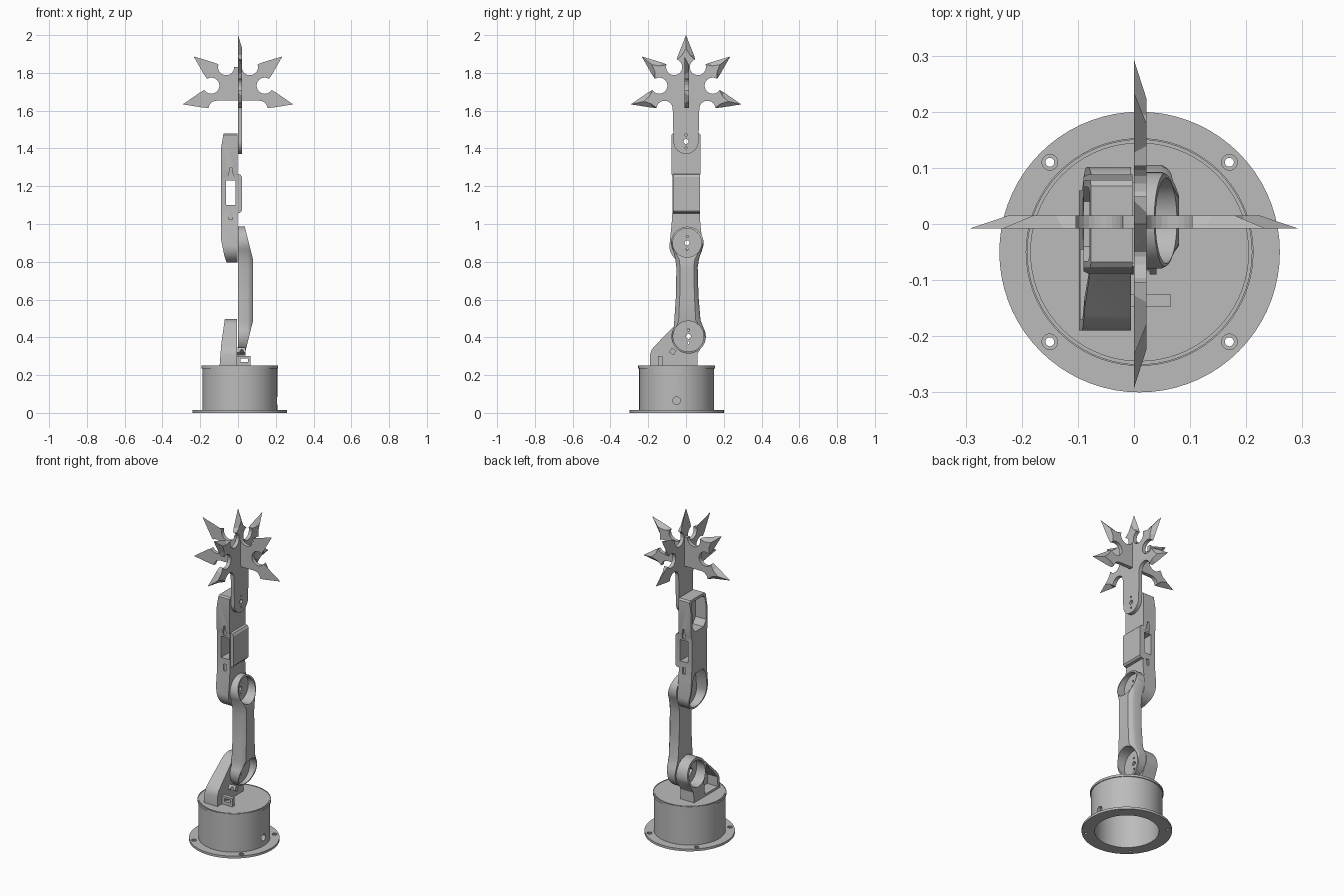
import bpy, bmesh
from math import sin, cos, radians, pi

if "Cube" in bpy.data.objects:
    bpy.data.objects.remove(bpy.data.objects["Cube"])

GREY = bpy.data.materials.new("plain grey")
GREY.use_nodes = True
GREY.diffuse_color = (0.5, 0.5, 0.5, 1)
GREY.node_tree.nodes["Principled BSDF"].inputs["Base Color"].default_value = (0.5, 0.5, 0.5, 1)


def loft(name, rings):
    """Closed solid through matching rings of 3D points."""
    bm = bmesh.new()
    loops = [[bm.verts.new(p) for p in r] for r in rings]
    n = len(loops[0])
    bm.faces.new(loops[0])
    bm.faces.new(loops[-1])
    for a, b in zip(loops, loops[1:]):
        for i in range(n):
            j = (i + 1) % n
            bm.faces.new((a[i], a[j], b[j], b[i]))
    bmesh.ops.recalc_face_normals(bm, faces=bm.faces)
    me = bpy.data.meshes.new(name)
    bm.to_mesh(me)
    bm.free()
    me.materials.append(GREY)
    ob = bpy.data.objects.new(name, me)
    bpy.context.collection.objects.link(ob)
    return ob


def place(axis, p, h):
    return {"x": (h, p[0], p[1]), "y": (p[0], h, p[1]), "z": (p[0], p[1], h)}[axis]


def prism(name, axis, pts, lo, hi):
    return loft(name, [[place(axis, p, h) for p in pts] for h in (lo, hi)])


def arc(cx, cy, r, a0, a1, n=24):
    return [(cx + r * cos(radians(a0 + (a1 - a0) * i / n)),
             cy + r * sin(radians(a0 + (a1 - a0) * i / n))) for i in range(n + 1)]


def disc(axis, c, r, lo, hi, name="cutter", n=40):
    return prism(name, axis, arc(c[0], c[1], r, 0, 360, n)[:-1], lo, hi)


def box(x0, x1, y0, y1, z0, z1, name="cutter"):
    return prism(name, "z", [(x0, y0), (x1, y0), (x1, y1), (x0, y1)], z0, z1)


def activate(ob):
    bpy.ops.object.select_all(action="DESELECT")
    bpy.context.view_layer.objects.active = ob
    ob.select_set(True)


def combine(ob, tool, op="DIFFERENCE"):
    m = ob.modifiers.new("cut", "BOOLEAN")
    m.operation, m.solver, m.object = op, "EXACT", tool
    activate(ob)
    bpy.ops.object.modifier_apply(modifier=m.name)
    bpy.data.objects.remove(tool)


def smooth(ob):
    activate(ob)
    bpy.ops.object.shade_smooth_by_angle(angle=radians(28))


def horn_holes(ob, y, z, lo, hi):
    """Centre bore and two small screw holes along x."""
    for dz, r in ((0, 0.013), (0.034, 0.006), (-0.034, 0.006)):
        combine(ob, disc("x", (y, z + dz), r, lo, hi, n=16))


# Base: flanged hollow drum
BX, BY = 0.01, -0.05
base = disc("z", (BX, BY), 0.25, 0, 0.014, "base_drum", 72)
combine(base, disc("z", (BX, BY), 0.198, 0.005, 0.238, n=72), "UNION")
combine(base, disc("z", (BX, BY), 0.178, -0.01, 0.225, n=72))
for sx in (-1, 1):
    for sy in (-1, 1):
        c = (BX + sx * 0.16, BY + sy * 0.16)
        combine(base, disc("z", c, 0.008, -0.01, 0.03, n=20))
        combine(base, disc("z", c, 0.014, 0.008, 0.03, n=20))
combine(base, disc("x", (BY, 0.065), 0.02, 0.12, 0.25, n=24))
smooth(base)
lid = disc("z", (BX, BY), 0.203, 0.236, 0.25, "base_lid", 72)
groove = disc("z", (BX, BY), 0.2, 0.247, 0.26, n=72)
combine(groove, disc("z", (BX, BY), 0.195, 0.24, 0.27, n=72))
combine(lid, groove)
smooth(lid)

# Shoulder bracket: ring with sloping gusset, hollow on its right side
outline = arc(0.01, 0.405, 0.092, -15, 145) + [
    (-0.165, 0.355), (-0.182, 0.335), (-0.19, 0.31), (-0.19, 0.25), (0.06, 0.25), (0.06, 0.31)]
bracket = prism("shoulder_bracket", "x", outline, -0.1, -0.005)
combine(bracket, prism("cutter", "y", [(-0.098, 0.24), (-0.088, 0.37), (-0.068, 0.51),
                                       (0.01, 0.51), (0.01, 0.24)], -0.3, 0.2), "INTERSECT")
combine(bracket, disc("x", (0.01, 0.405), 0.077, -0.2, -0.025))
combine(bracket, prism("cutter", "x", [(-0.17, 0.262), (-0.17, 0.32), (-0.085, 0.425),
                                       (-0.045, 0.34), (-0.045, 0.262)], -0.2, -0.025))
combine(bracket, prism("cutter", "x", [(-0.03, 0.4), (0.015, 0.36), (0.05, 0.405), (0.005, 0.445)],
                       -0.05, 0.05))
smooth(bracket)

# Small cable tabs on the lid and bracket
tab = box(-0.005, 0.065, -0.148, -0.125, 0.245, 0.3, "lower_cable_tab")
combine(tab, box(0.012, 0.053, -0.2, -0.1, 0.27, 0.288))
tab = prism("upper_cable_tab", "x", [(-0.09, 0.32), (-0.065, 0.305), (-0.05, 0.33), (-0.075, 0.345)],
            -0.01, 0.04)
combine(tab, disc("y", (0.02, 0.325), 0.01, -0.15, 0, n=16))

# Upper arm: waisted link with open rings at both ends, outer edge chamfered
outline = (arc(0.003, 0.9, 0.086, -30, 210) + [(-0.06, 0.81), (-0.055, 0.77), (-0.057, 0.62), (-0.066, 0.49)]
           + arc(0.01, 0.405, 0.091, 150, 390) + [(0.073, 0.49), (0.062, 0.62), (0.058, 0.77), (0.064, 0.81)])
arm = loft("upper_arm", [[(x, y * s + 0.004, z) for y, z in outline]
                         for x, s in ((0, 1), (0.05, 1), (0.066, 0.9), (0.08, 0.65))])
combine(arm, prism("cutter", "y", [(-0.01, 0.3), (0.025, 0.3), (0.04, 0.33), (0.08, 0.49),
                                   (0.08, 0.81), (0.035, 0.99), (-0.01, 0.99)], -0.2, 0.2), "INTERSECT")
for y, z, r in ((0.006, 0.9, 0.076), (0.013, 0.405, 0.081)):
    combine(arm, disc("x", (y, z), r, 0.012, 0.2))
    horn_holes(arm, y, z, -0.03, 0.05)
smooth(arm)

# Forearm: housing with a pocket at each end and a window through the middle
outline = arc(0, 0.883, 0.088, 180, 360) + [
    (0.076, 1.0), (0.072, 1.07), (0.072, 1.25), (0.078, 1.27), (0.078, 1.472), (0.068, 1.48),
    (-0.068, 1.48), (-0.078, 1.472), (-0.078, 1.27), (-0.072, 1.25), (-0.072, 1.07), (-0.076, 1.0)]
forearm = prism("forearm", "x", outline, -0.09, -0.003)
combine(forearm, prism("cutter", "y", [(-0.055, 0.78), (-0.072, 0.83), (-0.09, 0.92), (-0.09, 1.4),
                                       (-0.075, 1.49), (0.01, 1.49), (0.01, 0.78)], -0.2, 0.2), "INTERSECT")
combine(forearm, prism("cutter", "y", [(-0.03, 1.05), (0.012, 1.06), (0.02, 1.07), (0.02, 1.25),
                                       (0.012, 1.262), (-0.03, 1.27)], -0.07, 0.074), "UNION")
combine(forearm, box(-0.063, -0.012, -0.2, 0.2, 1.1, 1.23))
pocket = arc(0, 0.883, 0.077, 180, 360) + [(0.064, 0.99), (0.04, 1.03), (-0.04, 1.03), (-0.064, 0.99)]
combine(forearm, prism("cutter", "x", pocket, -0.2, -0.018))
pocket = [(-0.066, 1.32), (-0.04, 1.285), (0.04, 1.285), (0.066, 1.32), (0.066, 1.45), (0.055, 1.466),
          (-0.055, 1.466), (-0.066, 1.45)]
combine(forearm, prism("cutter", "x", pocket, -0.2, -0.018))
for s in (-1, 1):
    lo, hi = sorted((s * 0.066, s * 0.1))
    combine(forearm, prism("cutter", "y", [(-0.05, 1.24), (-0.025, 1.24), (-0.032, 1.3), (-0.043, 1.3)], lo, hi))
    combine(forearm, box(-0.047, -0.028, lo, hi, 1.025, 1.065))
for z in (0.89, 1.435):
    combine(forearm, disc("x", (0, z), 0.025, -0.05, 0.05, n=24))
smooth(forearm)

# Bladed tool: two crossed star plates with round notches and sharpened spikes
STEP, CZ = 360 / 7, 1.7


def polar(r, a):
    return (r * cos(radians(a)), CZ + r * sin(radians(a)))


def spike(a):
    back = [polar(0.2, a - 12), polar(0.3, a), polar(0.2, a + 12)]
    front = [polar(0.195, a - 6), polar(0.23, a), polar(0.195, a + 6)]
    return list(zip(back, front))


def notch(m, p0=-45, p1=-315):
    c = polar(0.145, m)
    return [(p, p) for p in arc(c[0], c[1], 0.043, m + p0, m + p1, 14)]


def blade(name, axis, pairs, lo, hi):
    return loft(name, [[place(axis, b, lo) for b, f in pairs], [place(axis, f, hi) for b, f in pairs]])


A = [90 + STEP * k for k in (-2, -1, 0, 1, 2)]
H = STEP / 2
pairs = notch(A[0] - H, -141, -315)
for a in A:
    pairs += spike(a) + (notch(a + H) if a != A[-1] else notch(a + H, -45, -219))
pairs += [(p, p) for p in arc(0, 1.437, 0.066, 180, 360)]
side_blade = blade("side_blade_with_stem", "x", pairs, 0, 0.022)
horn_holes(side_blade, 0, 1.437, -0.05, 0.05)

pairs = (notch(A[0] - H, -231, -315) + spike(A[0]) + notch(A[0] + H) + spike(A[1])
         + notch(A[1] + H, -45, -244) + notch(A[3] - H, -116, -315)
         + spike(A[3]) + notch(A[3] + H) + spike(A[4]) + notch(A[4] + H, -45, -129))
cross_blade = blade("cross_blade", "y", pairs, -0.008, 0.015)
